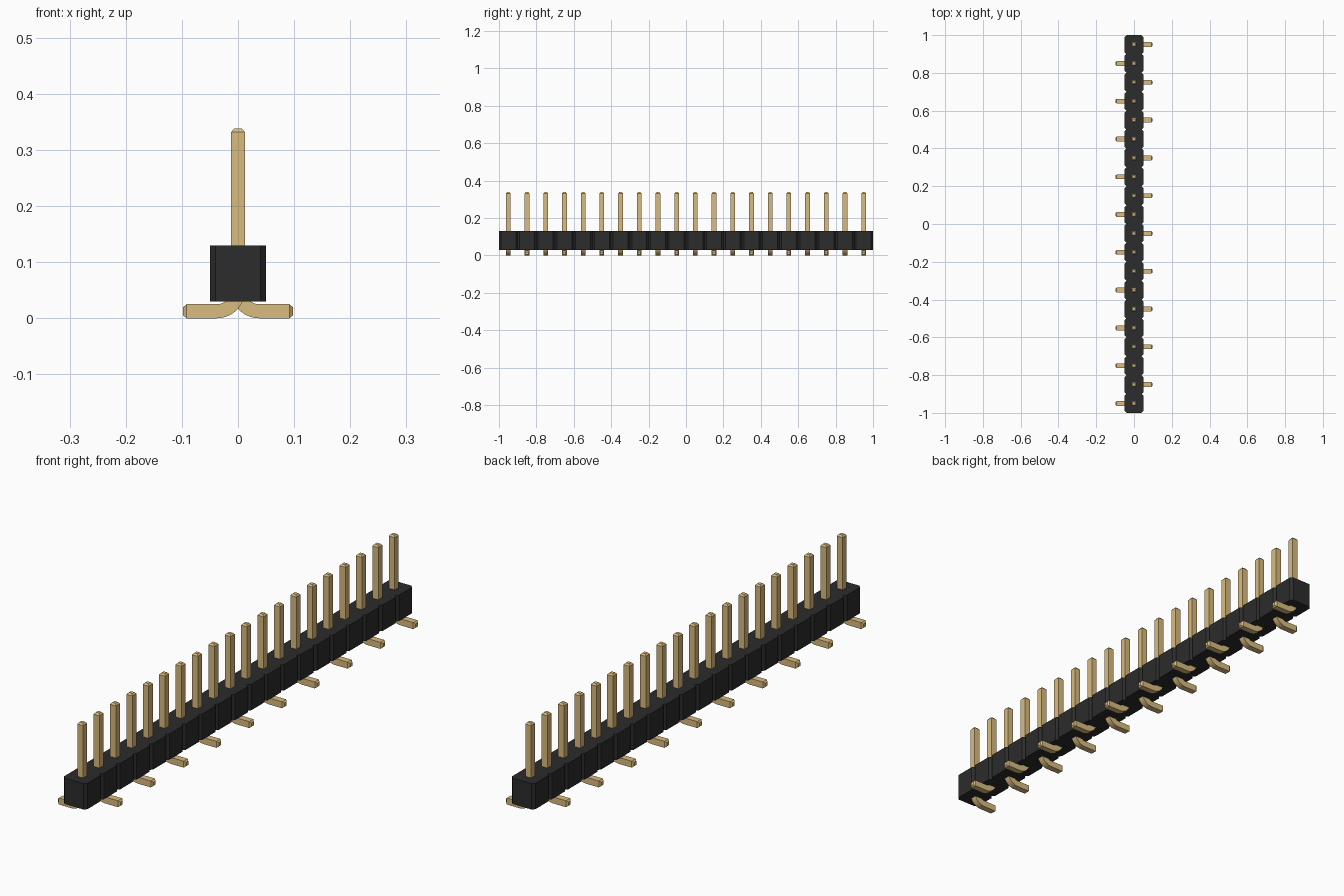
import bpy, bmesh
from math import sin, cos, pi
from mathutils import Vector

if "Cube" in bpy.data.objects:
    bpy.data.objects.remove(bpy.data.objects["Cube"])

COUNT, PITCH = 20, 0.1
HALF = 0.0125           # half thickness of a pin
TIP = 0.0063            # length of the tapered pin ends
BEND = 0.0375           # centre-line bend radius
TOP, REACH = 0.338, 0.098


def material(name, color):
    mat = bpy.data.materials.new(name)
    mat.use_nodes = True
    mat.diffuse_color = color
    mat.node_tree.nodes["Principled BSDF"].inputs["Base Color"].default_value = color
    return mat


def make_mesh(name, bm, mat):
    bmesh.ops.recalc_face_normals(bm, faces=bm.faces)
    mesh = bpy.data.meshes.new(name)
    bm.to_mesh(mesh)
    bm.free()
    mesh.materials.append(mat)
    return mesh


def add_object(name, mesh):
    obj = bpy.data.objects.new(name, mesh)
    bpy.context.collection.objects.link(obj)
    return obj


def pin_mesh(name, side, mat):
    """Square wire swept from the top tip, round the bend, out to the foot tip."""
    down, out = Vector((0, 0, -1)), Vector((side, 0, 0))
    small = HALF - 0.0055
    rings = [(Vector((0, 0, TOP)), out, small),
             (Vector((0, 0, TOP - TIP)), out, HALF)]
    centre = Vector((side * BEND, 0, HALF + BEND))
    steps = 10
    for i in range(steps + 1):
        a = i / steps * pi / 2
        normal = -out * cos(a) + down * sin(a)
        rings.append((centre + normal * BEND, -normal, HALF))
    rings += [(Vector((side * (REACH - TIP), 0, HALF)), -down, HALF),
              (Vector((side * REACH, 0, HALF)), -down, small)]
    bm = bmesh.new()
    across = Vector((0, 1, 0))
    loops = [[bm.verts.new(p + n * (u * h) + across * (v * h))
              for u, v in ((-1, -1), (1, -1), (1, 1), (-1, 1))]
             for p, n, h in rings]
    for a, b in zip(loops, loops[1:]):
        for k in range(4):
            j = (k + 1) % 4
            bm.faces.new((a[k], a[j], b[j], b[k]))
    bm.faces.new(loops[0])
    bm.faces.new(loops[-1])
    return make_mesh(name, bm, mat)


black = material("black plastic", (0.025, 0.025, 0.025, 1))
gold = material("gold metal", (0.70, 0.50, 0.21, 1))

# Housing: strip of chamfered cells, extruded upwards
wide, notch, low, high = 0.05, 0.01, 0.03, 0.13
edge = []
for i in range(COUNT):
    y = -1 + i * PITCH
    edge += [(wide - notch, y), (wide, y + notch), (wide, y + PITCH - notch)]
edge.append((wide - notch, 1))
outline = edge + [(-x, y) for x, y in reversed(edge)]
bm = bmesh.new()
base = bm.faces.new([bm.verts.new((x, y, low)) for x, y in outline])
grown = bmesh.ops.extrude_face_region(bm, geom=[base], use_keep_orig=True)
bmesh.ops.translate(bm, vec=(0, 0, high - low),
                    verts=[g for g in grown["geom"] if isinstance(g, bmesh.types.BMVert)])
add_object("housing", make_mesh("housing", bm, black))

# Pins: feet alternate between the two sides
meshes = [pin_mesh("pin_right", -1, gold), pin_mesh("pin_left", 1, gold)]
pins = []
for i in range(COUNT):
    pin = add_object(f"pin_{i + 1}", meshes[i % 2])
    pin.location.y = -1 + (i + 0.5) * PITCH
    pins.append(pin)

# Smooth only the bends
bpy.ops.object.select_all(action="DESELECT")
for pin in pins[:2]:
    pin.select_set(True)
bpy.context.view_layer.objects.active = pins[0]
bpy.ops.object.shade_smooth_by_angle(angle=pi / 9)
